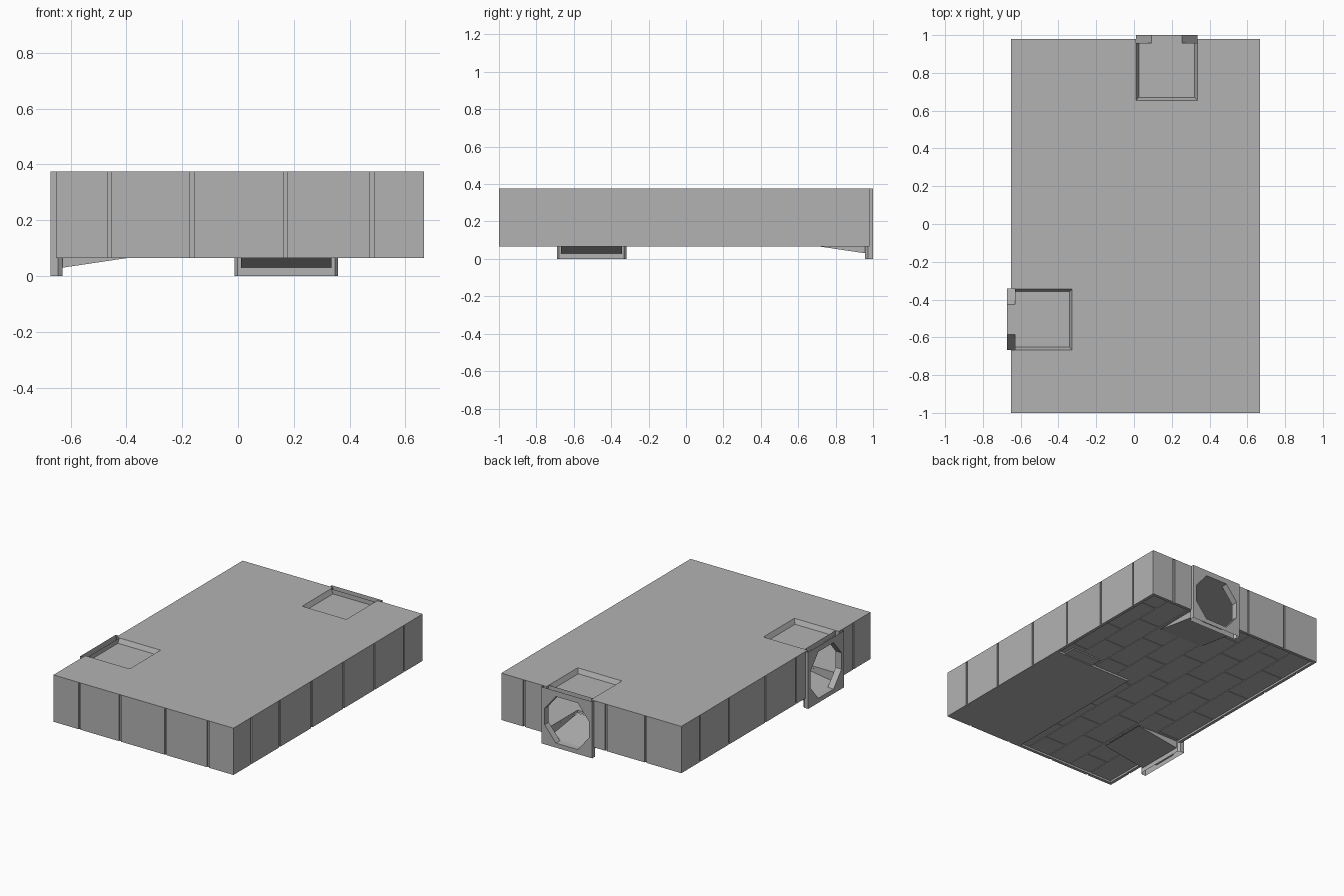
import bpy, bmesh, math
from mathutils import Matrix, Vector

if "Cube" in bpy.data.objects:
    bpy.data.objects.remove(bpy.data.objects["Cube"])

grey = bpy.data.materials.new("plain grey")
grey.use_nodes = True
colour = (0.45, 0.45, 0.45, 1)
grey.diffuse_color = colour
grey.node_tree.nodes["Principled BSDF"].inputs["Base Color"].default_value = colour

# Main extents of the room
X0, X1, Y0, Y1 = -0.652, 0.667, -1.0, 0.98
LOW, TOP = 0.065, 0.375
SKIN, GAP = 0.008, 0.013

# Door frames are modelled around a local origin, with +y pointing outwards
DOORS = {
    "back": Matrix.Translation((0.173, 1.0, 0)),
    "right": Matrix.Translation((-0.672, -0.505, 0)) @ Matrix.Rotation(math.pi / 2, 4, "Z"),
}


def finish(name, bm, matrix=None):
    if matrix:
        bm.transform(matrix)
    bmesh.ops.recalc_face_normals(bm, faces=bm.faces)
    mesh = bpy.data.meshes.new(name)
    bm.to_mesh(mesh)
    bm.free()
    mesh.materials.append(grey)
    obj = bpy.data.objects.new(name, mesh)
    bpy.context.collection.objects.link(obj)
    return obj


def add_box(bm, x0, x1, y0, y1, z0, z1):
    place = Matrix.Translation(((x0 + x1) / 2, (y0 + y1) / 2, (z0 + z1) / 2))
    size = Matrix.Diagonal((x1 - x0, y1 - y0, z1 - z0, 1))
    bmesh.ops.create_cube(bm, size=1, matrix=place @ size)


def box(name, *limits, matrix=None):
    bm = bmesh.new()
    add_box(bm, *limits)
    return finish(name, bm, matrix)


def cut(obj, cutter):
    mod = obj.modifiers.new("cut", "BOOLEAN")
    mod.operation = "DIFFERENCE"
    mod.solver = "EXACT"
    mod.object = cutter
    bpy.context.view_layer.objects.active = obj
    bpy.ops.object.modifier_apply(modifier=mod.name)


# Walls: a thin backing with separate panels on its outer side
def wall(name, along_x, outer, inward, start, end, grooves):
    def add(bm, a, b, d0, d1, top):
        lo, hi = sorted((outer + inward * d0, outer + inward * d1))
        if along_x:
            add_box(bm, a, b, lo, hi, LOW, top)
        else:
            add_box(bm, lo, hi, a, b, LOW, top)

    bm = bmesh.new()
    add(bm, start + SKIN, end - SKIN, SKIN, 0.02, TOP - 0.004)
    backing = finish(name + "_wall", bm)
    bm = bmesh.new()
    marks = [start - GAP / 2] + sorted(grooves) + [end + GAP / 2]
    for a, b in zip(marks, marks[1:]):
        add(bm, a + GAP / 2, b - GAP / 2, 0, SKIN, TOP - 0.003)
    return [backing, finish(name + "_wall_panels", bm)]


front_marks = (-0.46, -0.165, 0.17, 0.48)
side_marks = (-0.815, -0.515, -0.18, 0.15, 0.475, 0.785)
wall("front", True, Y0, 1, X0, X1, front_marks)
wall("left", False, X1, -1, Y0, Y1, side_marks)
back = wall("back", True, Y1, -1, X0, X1, (0.5, -0.1, -0.39))
right = wall("right", False, X0, 1, Y0, Y1, (0.785, 0.48, 0.1, -0.22, -0.82))

# Roof: full-size sheet over a slab that carries the recesses
roof = [
    box("roof_sheet", X0, X1, Y0, Y1, TOP - 0.003, TOP),
    box("roof_slab", X0 + SKIN, X1 - SKIN, Y0 + SKIN, Y1 - SKIN, 0.338, TOP - 0.003),
]

# Floor: plate, staggered tiles and a plain platform with a step
floor = [box("floor_plate", X0 + 0.02, X1 - 0.02, Y0 + 0.02, Y1 - 0.02, 0.083, 0.095)]
bm = bmesh.new()
pitch, length, seam = 0.165, 0.33, 0.004
for row in range(8):
    x = X0 + 0.02 + row * pitch
    for col in range(7):
        y = Y0 + 0.02 + (col - (row % 2) / 2) * length
        x_end = min(x + pitch - seam, X1 - 0.02)
        y_start, y_end = max(y, Y0 + 0.02), min(y + length - seam, Y1 - 0.02)
        if x_end - x > 0.01 and y_end - y_start > 0.01:
            add_box(bm, x, x_end, y_start, y_end, 0.078, 0.083)
floor.append(finish("floor_tiles", bm))
box("platform", 0.09, X1 - 0.02, Y0 + 0.02, 0.05, LOW, 0.09)
box("platform_step", 0.38, 0.6, 0.05, 0.13, 0.07, 0.09)

# Octagonal opening outline and matching frame outline, counter-clockwise
HALF, FLAT, SILL, HEAD = 0.1625, 0.08, 0.03, 0.338
octagon = [(-FLAT, SILL), (FLAT, SILL), (HALF, 0.13), (HALF, 0.238),
           (FLAT, HEAD), (-FLAT, HEAD), (-HALF, 0.238), (-HALF, 0.13)]


def rim(half):
    pts = []
    for i, (u, z) in enumerate(octagon):
        if i in (0, 1, 4, 5):
            pts.append((u, 0 if z < 0.2 else TOP))
        else:
            pts.append((math.copysign(half, u), z))
    return pts


def door_frame(name, matrix):
    bm = bmesh.new()
    # Front and rear plates with the opening
    for v, half in ((0, 0.186), (-0.043, 0.174)):
        outer = rim(half)
        for i in range(8):
            j = (i + 1) % 8
            loop = [octagon[i], octagon[j], outer[j]]
            if i % 2:
                loop.append((math.copysign(half, outer[i][0] + outer[j][0]),
                             0 if octagon[i][1] + octagon[j][1] < HEAD else TOP))
            loop.append(outer[i])
            bm.faces.new([bm.verts.new((u, v, z)) for u, z in loop])
    # Tunnel through the opening
    for i in range(8):
        (u0, z0), (u1, z1) = octagon[i], octagon[(i + 1) % 8]
        quad = ((u0, 0, z0), (u1, 0, z1), (u1, -0.043, z1), (u0, -0.043, z0))
        bm.faces.new([bm.verts.new(p) for p in quad])
    # Bevelled side strips
    profile = [(0.186, 0), (0.186, -0.028), (0.174, -0.043)]
    for side in (-1, 1):
        for (u0, v0), (u1, v1) in zip(profile, profile[1:]):
            quad = ((side * u0, v0, 0), (side * u1, v1, 0),
                    (side * u1, v1, TOP), (side * u0, v0, TOP))
            bm.faces.new([bm.verts.new(p) for p in quad])
    bmesh.ops.remove_doubles(bm, verts=bm.verts, dist=0.0001)
    finish(name, bm, matrix)


def ramp(name, matrix):
    bm = bmesh.new()
    a, b, c, d = [bm.verts.new(p) for p in (
        (-HALF, -0.345, 0.075), (HALF, -0.345, 0.075),
        (HALF, -0.043, SILL), (-HALF, -0.043, SILL))]
    e, f = [bm.verts.new((u, -0.043, 0.083)) for u in (HALF, -HALF)]
    for face in ((a, b, c, d), (b, e, c), (a, d, f)):
        bm.faces.new(face)
    finish(name, bm, matrix)


def recess_cutter(matrix):
    # Tapered pit, drawn slightly above the roof so it cuts cleanly
    bm = bmesh.new()
    for z, grow in ((0.345, 0), (0.391, 0.023)):
        for u in (-1, 1):
            for v in (-0.33 - grow, -0.035):
                bm.verts.new((u * (0.147 + grow), v, z))
    bmesh.ops.convex_hull(bm, input=bm.verts)
    return finish("recess_cutter", bm, matrix)


for side, matrix in DOORS.items():
    door_frame(side + "_door_frame", matrix)
    ramp(side + "_door_ramp", matrix)
    pit = recess_cutter(matrix)
    slot = box("slot_cutter", -HALF, HALF, -0.0425, 0.1, -0.1, 0.5, matrix=matrix)
    opening = box("floor_cutter", -HALF, HALF, -0.345, 0.1, 0, 0.2, matrix=matrix)
    for part in roof:
        cut(part, pit)
        cut(part, slot)
    for part in (back if side == "back" else right):
        cut(part, slot)
    for part in floor:
        cut(part, opening)
    for helper in (pit, slot, opening):
        bpy.data.objects.remove(helper)
